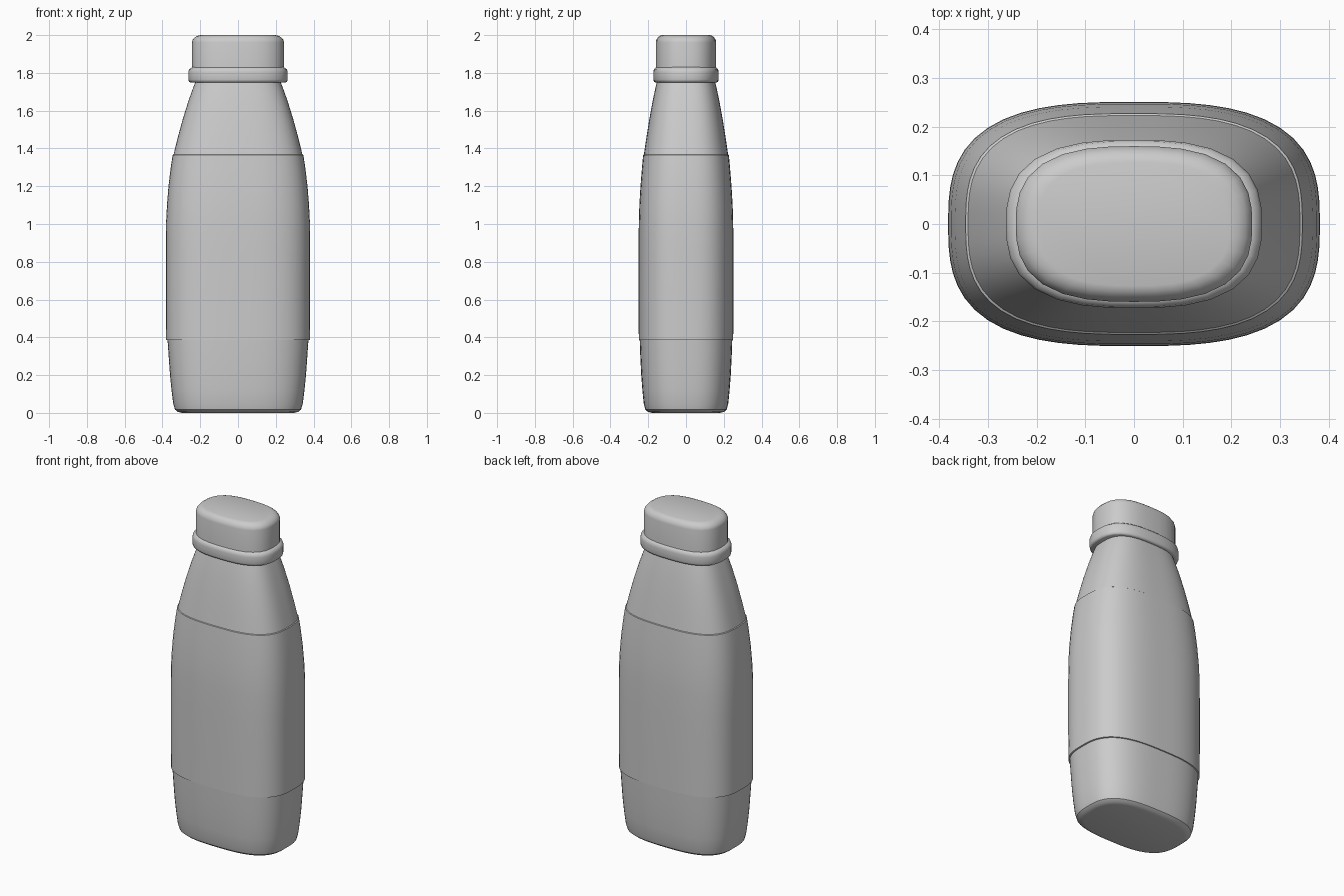
import bpy, bmesh, math


def ring_points(hx, hy, z, n, segs):
    """Rounded-oval cross-section (superellipse)."""
    pts = []
    for i in range(segs):
        a = 2 * math.pi * i / segs
        c, s = math.cos(a), math.sin(a)
        r = (abs(c) ** n + abs(s) ** n) ** (-1 / n)
        pts.append((hx * r * c, hy * r * s, z))
    return pts


def loft(name, profile, n, segs, angle):
    """Stack oval sections given as (z, half width, half depth)."""
    bm = bmesh.new()
    rings = [[bm.verts.new(p) for p in ring_points(hx, hy, z, n, segs)]
             for z, hx, hy in profile]
    for a, b in zip(rings, rings[1:]):
        for i in range(segs):
            j = (i + 1) % segs
            bm.faces.new((a[i], a[j], b[j], b[i]))
    bm.faces.new(rings[0][::-1])
    bm.faces.new(rings[-1])
    mesh = bpy.data.meshes.new(name)
    bm.to_mesh(mesh)
    bm.free()
    obj = bpy.data.objects.new(name, mesh)
    bpy.context.collection.objects.link(obj)
    bpy.ops.object.select_all(action='DESELECT')
    obj.select_set(True)
    bpy.context.view_layer.objects.active = obj
    bpy.ops.object.shade_smooth_by_angle(angle=math.radians(angle))
    return obj


# Bottle body: base, raised label panel, tapering shoulder
loft("bottle_body", [
    (0.0, 0.295, 0.18),
    (0.005, 0.318, 0.201), (0.018, 0.334, 0.216), (0.05, 0.343, 0.224),
    (0.12, 0.352, 0.231), (0.20, 0.360, 0.237), (0.30, 0.367, 0.242),
    (0.385, 0.373, 0.245), (0.387, 0.381, 0.250),
    (0.60, 0.382, 0.251), (0.85, 0.382, 0.251), (1.0, 0.381, 0.250),
    (1.1, 0.376, 0.247), (1.2, 0.368, 0.241), (1.3, 0.356, 0.233),
    (1.365, 0.346, 0.227), (1.368, 0.341, 0.223),
    (1.45, 0.321, 0.211), (1.55, 0.294, 0.195), (1.65, 0.263, 0.177),
    (1.72, 0.238, 0.162), (1.77, 0.218, 0.150),
], 2.9, 64, 35)

# Collar ring below the cap
loft("cap_collar", [
    (1.75, 0.252, 0.163), (1.754, 0.260, 0.170), (1.765, 0.263, 0.173),
    (1.805, 0.263, 0.173), (1.82, 0.258, 0.170), (1.83, 0.243, 0.159),
], 2.7, 32, 50)

# Screw cap with rounded top rim
loft("cap", [
    (1.76, 0.243, 0.160), (1.962, 0.243, 0.160), (1.975, 0.240, 0.157),
    (1.988, 0.229, 0.149), (1.996, 0.215, 0.139), (2.0, 0.197, 0.127),
], 2.7, 32, 50)
